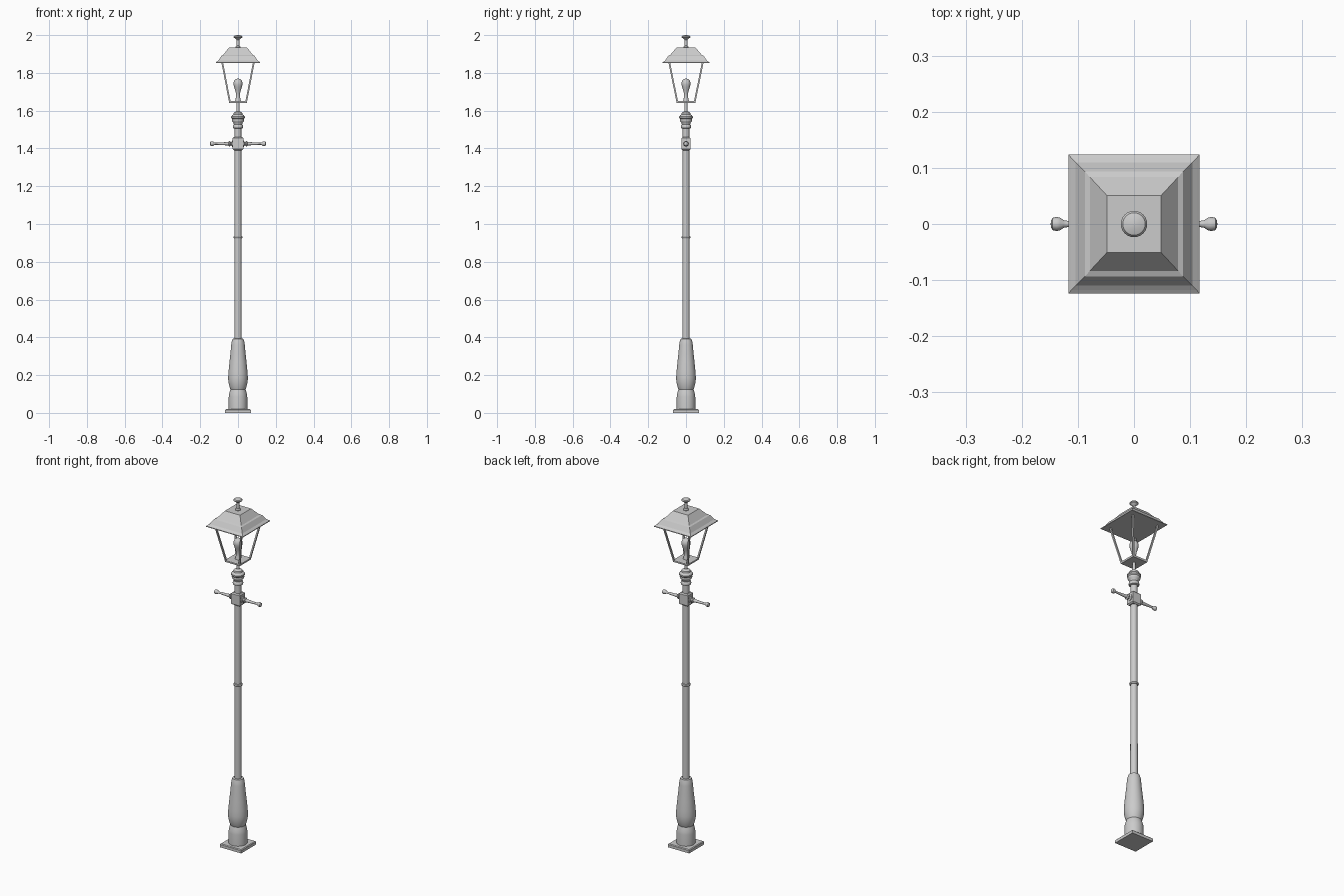
import bpy, bmesh
from math import cos, sin, pi
from mathutils import Vector, Matrix


def finish(name, bm, smooth=True):
    bmesh.ops.remove_doubles(bm, verts=bm.verts, dist=1e-6)
    bmesh.ops.recalc_face_normals(bm, faces=bm.faces)
    me = bpy.data.meshes.new(name)
    bm.to_mesh(me)
    bm.free()
    ob = bpy.data.objects.new(name, me)
    bpy.context.collection.objects.link(ob)
    if smooth:
        bpy.ops.object.select_all(action='DESELECT')
        bpy.context.view_layer.objects.active = ob
        ob.select_set(True)
        bpy.ops.object.shade_smooth_by_angle(angle=0.6)
    return ob


def loft(name, rings, smooth=True):
    """Skin a list of point rings and close both ends."""
    bm = bmesh.new()
    loops = [[bm.verts.new(p) for p in r] for r in rings]
    n = len(loops[0])
    for a, b in zip(loops, loops[1:]):
        for i in range(n):
            j = (i + 1) % n
            bm.faces.new((a[i], a[j], b[j], b[i]))
    bm.faces.new(loops[0])
    bm.faces.new(loops[-1])
    return finish(name, bm, smooth)


def lathe(name, profile, axis='Z', sign=1, origin_z=0.0, n=24):
    """Turn (radius, height) points about z, or outward along x."""
    rings = []
    for r, h in profile:
        r = max(r, 0.0006)
        ring = []
        for i in range(n):
            c, s = r * cos(2 * pi * i / n), r * sin(2 * pi * i / n)
            ring.append((c, s, h) if axis == 'Z' else (sign * h, c, origin_z + s))
        rings.append(ring)
    return loft(name, rings)


def stepped(name, profile):
    """Stack rectangles given as (half x, half y, z)."""
    return loft(name, [[(-x, -y, z), (x, -y, z), (x, y, z), (-x, y, z)]
                       for x, y, z in profile], False)


def bar(name, a, b, w):
    """Square bar with level ends between two points."""
    return loft(name, [[(p[0] + sx * w, p[1] + sy * w, p[2])
                        for sx, sy in ((-1, -1), (1, -1), (1, 1), (-1, 1))]
                       for p in (a, b)], False)


# Base plate and turned pedestal
stepped("base_plate", [(.068, .068, 0), (.068, .068, .016), (.064, .064, .02)])
lathe("pedestal", [(.049, .018), (.049, .085), (.047, .1), (.043, .115), (.04, .125),
                   (.043, .132), (.048, .15), (.0515, .17), (.052, .19), (.05, .22),
                   (.045, .27), (.04, .315), (.036, .36), (.034, .375), (.029, .392),
                   (.019, .394)], n=32)

# Pole with middle ring
lathe("pole", [(.0195, .38), (.0175, 1.52)])
lathe("pole_ring", [(.018, .922), (.022, .924), (.0245, .93), (.022, .936), (.018, .938)])

# Ladder-rest block and its two arms
stepped("arm_block", [(.022, .018, 1.39), (.028, .024, 1.396), (.028, .024, 1.454), (.022, .018, 1.46)])
for side, s in (("left", -1), ("right", 1)):
    lathe(side + "_arm", [(.018, .024), (.018, .031), (.009, .034), (.009, .039),
                          (.015, .042), (.015, .047), (.009, .051), (.0075, .08),
                          (.0055, .118), (.007, .126), (.011, .131), (.0125, .138),
                          (.011, .145), (.006, .148), (0, .1485)],
          'X', s, 1.425, 16)

# Capital and lantern stem
lathe("capital", [(.018, 1.505), (.026, 1.508), (.028, 1.514), (.026, 1.522), (.022, 1.528),
                  (.024, 1.536), (.031, 1.543), (.033, 1.55), (.031, 1.556), (.036, 1.562),
                  (.036, 1.569), (.031, 1.576), (.025, 1.58), (.023, 1.588), (.016, 1.593),
                  (.0085, 1.596)])
lathe("lantern_stem", [(.0085, 1.59), (.0085, 1.66)], n=16)

# Lantern floor and leaning corner posts
stepped("lantern_floor", [(.046, .049, 1.64), (.048, .051, 1.643), (.048, .051, 1.65), (.044, .047, 1.652)])
for sx in (-1, 1):
    for sy in (-1, 1):
        bar("corner_post", (sx * .043, sy * .046, 1.645), (sx * .084, sy * .089, 1.858), .0045)

# Lamp bulb
lathe("bulb", [(.015, 1.65), (.014, 1.66), (.0105, 1.67), (.0105, 1.69), (.014, 1.705),
               (.02, 1.723), (.0235, 1.738), (.0235, 1.748), (.019, 1.761), (.011, 1.768), (0, 1.77)])

# Two-tier roof
stepped("roof", [(.117, .124, 1.852), (.117, .124, 1.856), (.112, .118, 1.86), (.104, .110, 1.866),
                 (.0875, .0935, 1.891), (.0786, .0835, 1.895), (.048, .0505, 1.934)])

# Finial
lathe("finial", [(.014, 1.93), (.014, 1.938), (.0085, 1.944), (.0085, 1.975), (.013, 1.98),
                 (.016, 1.983), (.0225, 1.987), (.0235, 1.991), (.02, 1.996), (.011, 1.999), (0, 2.0)])
